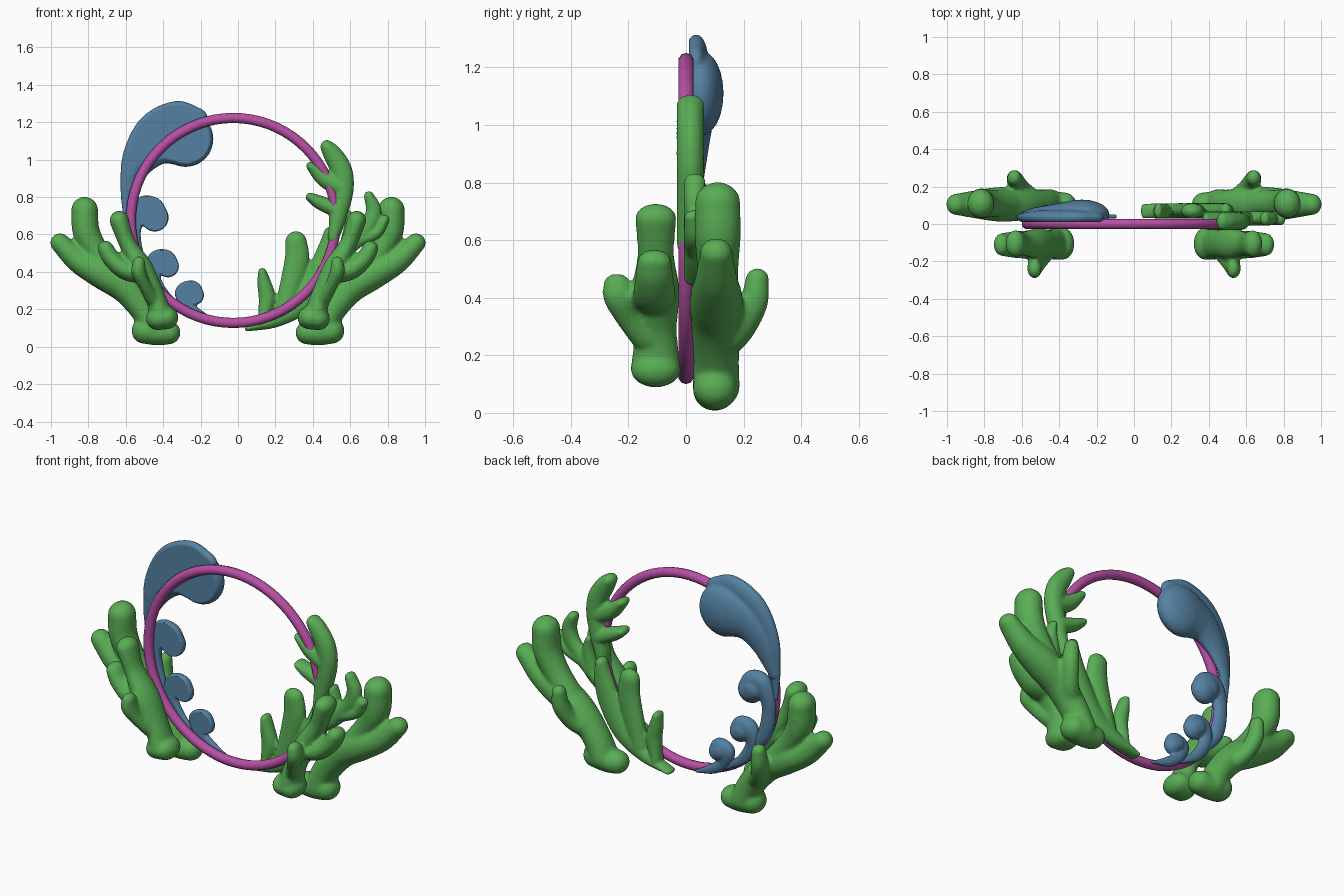
import bpy, bmesh, math
from mathutils import Vector, Matrix


def material(name, col):
    m = bpy.data.materials.new(name)
    m.diffuse_color = (*col, 1)
    return m


GREEN = material("coral_green", (0.10, 0.42, 0.09))
BLUE = material("wave_blue", (0.09, 0.22, 0.36))
PINK = material("ring_pink", (0.48, 0.08, 0.38))


def spline(pts, steps=10):
    """Catmull-Rom through (x, y, z, r) points."""
    p = [Vector(q) for q in pts]
    p = [2 * p[0] - p[1]] + p + [2 * p[-1] - p[-2]]
    out = []
    for i in range(1, len(p) - 2):
        a, b, c, d = p[i - 1:i + 3]
        for k in range(steps):
            t = k / steps
            out.append(0.5 * (2 * b + (c - a) * t + (2 * a - 5 * b + 4 * c - d) * t * t
                              + (3 * b - a - 3 * c + d) * t ** 3))
    return out + [p[-2]]


def organic(name, branches, mat, depth=1.0, thick=None, front=None, sx=1, voxel=0.01, smooth=6):
    """Fuse tapered branches into one body; depth scales the y radius, thick
    fixes it, front flattens everything ahead of that y."""
    bm = bmesh.new()
    for br in branches:
        for x, y, z, r in spline(br):
            r = max(r, 0.008)
            ry = thick if thick else max(r * depth, 0.012)
            mtx = Matrix.Translation((sx * x, y, z)) @ Matrix.Diagonal((r, ry, r, 1))
            bmesh.ops.create_icosphere(bm, subdivisions=3, radius=1, matrix=mtx)
    me = bpy.data.meshes.new(name)
    bm.to_mesh(me)
    bm.free()
    ob = bpy.data.objects.new(name, me)
    bpy.context.collection.objects.link(ob)
    bpy.context.view_layer.objects.active = ob
    rm = ob.modifiers.new("fuse", 'REMESH')
    rm.mode, rm.voxel_size, rm.use_smooth_shade = 'VOXEL', voxel, True
    sm = ob.modifiers.new("soften", 'SMOOTH')
    sm.factor, sm.iterations = 0.5, smooth
    for m in ("fuse", "soften"):
        bpy.ops.object.modifier_apply(modifier=m)
    if front is not None:
        for v in ob.data.vertices:
            v.co.y = max(v.co.y, front)
    ob.data.materials.clear()
    ob.data.materials.append(mat)
    ob.select_set(True)
    bpy.ops.object.shade_smooth_by_angle(angle=math.radians(50))
    ob.select_set(False)
    return ob


def flat(y, *pts):
    return [(x, y, z, r) for x, z, r in pts]


# Ring
bpy.ops.mesh.primitive_torus_add(major_radius=0.548, minor_radius=0.027, major_segments=72,
                                 minor_segments=10, location=(-0.025, 0, 0.675),
                                 rotation=(math.pi / 2, 0, 0))
ring = bpy.context.object
ring.name = "ring"
ring.data.materials.append(PINK)
bpy.ops.object.shade_smooth()
ring.select_set(False)

# Large rear corals and smaller front corals, mirrored left and right
rear = [
    flat(0.1, (0.37, 0.075, 0.063), (0.43, 0.075, 0.068), (0.5, 0.085, 0.07)),
    flat(0.105, (0.45, 0.09, 0.075), (0.5, 0.19, 0.073), (0.6, 0.31, 0.08), (0.72, 0.39, 0.085),
         (0.85, 0.46, 0.068), (0.952, 0.555, 0.052)),
    flat(0.11, (0.64, 0.35, 0.07), (0.745, 0.49, 0.066), (0.81, 0.61, 0.073), (0.82, 0.73, 0.072)),
    [(0.55, 0.13, 0.24, 0.055), (0.6, 0.19, 0.29, 0.045), (0.635, 0.235, 0.38, 0.045), (0.64, 0.248, 0.465, 0.038)],
]
front = [
    flat(-0.105, (0.38, 0.155, 0.062), (0.43, 0.15, 0.062)),
    flat(-0.105, (0.41, 0.16, 0.062), (0.45, 0.29, 0.053), (0.515, 0.42, 0.06), (0.59, 0.55, 0.046),
         (0.635, 0.675, 0.052)),
    flat(-0.11, (0.5, 0.39, 0.055), (0.6, 0.41, 0.054), (0.675, 0.47, 0.048), (0.708, 0.525, 0.043)),
    [(0.46, -0.14, 0.26, 0.04), (0.5, -0.2, 0.33, 0.034), (0.53, -0.232, 0.4, 0.04), (0.53, -0.24, 0.45, 0.034)],
]
for side, sx in (("right", 1), ("left", -1)):
    organic("rear_coral_" + side, rear, GREEN, 1.1, sx=sx)
    organic("front_coral_" + side, front, GREEN, 1.4, sx=sx)

# Flat fronds attached to the right of the ring
organic("upper_frond", [
    flat(0.015, (0.51, 0.58, 0.03), (0.54, 0.72, 0.05), (0.565, 0.85, 0.055), (0.55, 0.95, 0.058),
         (0.505, 1.03, 0.05), (0.475, 1.07, 0.035)),
    flat(0.015, (0.55, 0.85, 0.05), (0.46, 0.9, 0.045), (0.39, 0.965, 0.025)),
    flat(0.02, (0.535, 0.73, 0.045), (0.44, 0.77, 0.038), (0.385, 0.8, 0.024)),
], GREEN, thick=0.048, voxel=0.008, smooth=4)
organic("side_frond", [
    flat(0.03, (0.53, 0.47, 0.03), (0.61, 0.55, 0.045), (0.7, 0.65, 0.045), (0.725, 0.73, 0.042),
         (0.7, 0.805, 0.027)),
    flat(0.03, (0.64, 0.57, 0.04), (0.74, 0.61, 0.032), (0.785, 0.68, 0.025)),
    flat(0.03, (0.58, 0.53, 0.04), (0.6, 0.64, 0.035), (0.59, 0.71, 0.02)),
], GREEN, thick=0.038, voxel=0.008, smooth=4)
organic("lower_frond", [
    flat(0.07, (0.05, 0.095, 0.014), (0.2, 0.145, 0.042), (0.34, 0.24, 0.065), (0.43, 0.38, 0.07),
         (0.48, 0.52, 0.055), (0.49, 0.61, 0.03)),
    flat(0.07, (0.13, 0.13, 0.025), (0.155, 0.25, 0.045), (0.14, 0.34, 0.037), (0.13, 0.4, 0.022)),
    flat(0.07, (0.24, 0.18, 0.05), (0.285, 0.34, 0.06), (0.315, 0.47, 0.066), (0.31, 0.56, 0.058)),
], GREEN, thick=0.042, voxel=0.008, smooth=4)

# Large wave: outer rim and swollen head, flat at the front
organic("large_wave", [
    flat(0.035, (-0.6, 0.68, 0.016), (-0.592, 0.85, 0.038), (-0.555, 1.02, 0.062), (-0.465, 1.17, 0.075),
         (-0.33, 1.24, 0.074), (-0.225, 1.215, 0.065)),
    flat(0.05, (-0.59, 0.82, 0.025), (-0.52, 0.98, 0.07), (-0.42, 1.08, 0.105), (-0.31, 1.11, 0.14),
         (-0.28, 1.11, 0.15)),
], BLUE, 0.54, front=0.01, voxel=0.008, smooth=3)

# Three small curling waves: stem along the ring, crest and curled head
waves = [
    ((-0.42, 0.3, 0.012), (-0.53, 0.45, 0.04), (-0.56, 0.62, 0.042), (-0.52, 0.735, 0.058),
     (-0.465, 0.74, 0.065), (-0.445, 0.69, 0.075)),
    ((-0.28, 0.19, 0.01), (-0.4, 0.28, 0.032), (-0.455, 0.38, 0.04), (-0.435, 0.455, 0.055),
     (-0.39, 0.465, 0.055), (-0.375, 0.43, 0.06)),
    ((-0.1, 0.125, 0.01), (-0.2, 0.165, 0.028), (-0.265, 0.215, 0.034), (-0.29, 0.285, 0.048),
     (-0.25, 0.302, 0.053), (-0.234, 0.275, 0.053)),
]
for i, w in enumerate(waves):
    hx, hz, hr = w[-1]
    knob = flat(0.055, (hx, hz, hr * 0.8), (hx - hr * 0.3, hz + hr * 0.2, hr * 0.85))
    organic("small_wave_%d" % (i + 1), [flat(0.04, *w), knob], BLUE, 0.75, front=0.02, voxel=0.006, smooth=3)
